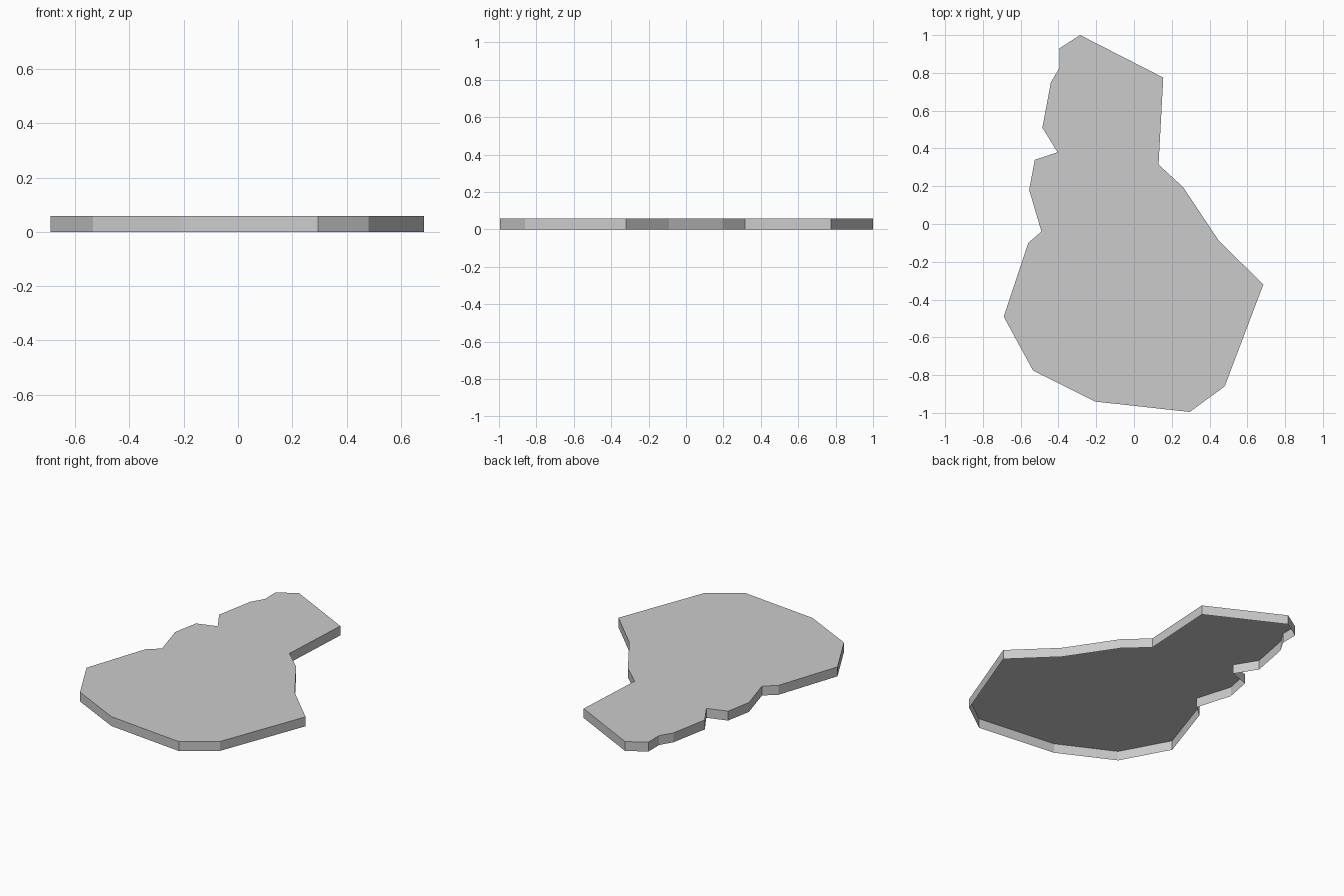
import bpy, bmesh

cube = bpy.data.objects.get("Cube")
if cube:
    bpy.data.objects.remove(cube, do_unlink=True)

HEIGHT = 0.058

# Outline of the plate, counter-clockwise from the front
OUTLINE = [
    (0.295, -0.995), (0.48, -0.86), (0.685, -0.32), (0.45, -0.09),
    (0.26, 0.195), (0.13, 0.315), (0.155, 0.775), (-0.285, 1.0),
    (-0.395, 0.93), (-0.395, 0.825), (-0.44, 0.75), (-0.485, 0.51),
    (-0.405, 0.38), (-0.525, 0.34), (-0.555, 0.18), (-0.49, -0.04),
    (-0.56, -0.10), (-0.69, -0.49), (-0.535, -0.775), (-0.205, -0.94),
]

# Single flat grey
grey = bpy.data.materials.new("plain_grey")
grey.use_nodes = True
color = (0.6, 0.6, 0.6, 1.0)
grey.diffuse_color = color
grey.node_tree.nodes["Principled BSDF"].inputs["Base Color"].default_value = color

# Top face with a skirt of side walls, left open underneath
bm = bmesh.new()
top = [bm.verts.new((x, y, HEIGHT)) for x, y in OUTLINE]
bottom = [bm.verts.new((x, y, 0)) for x, y in OUTLINE]
bm.faces.new(top)
for i in range(len(OUTLINE)):
    j = (i + 1) % len(OUTLINE)
    bm.faces.new((bottom[i], bottom[j], top[j], top[i]))

mesh = bpy.data.meshes.new("ground_plate")
bm.to_mesh(mesh)
bm.free()
mesh.materials.append(grey)
plate = bpy.data.objects.new("ground_plate", mesh)
bpy.context.collection.objects.link(plate)
